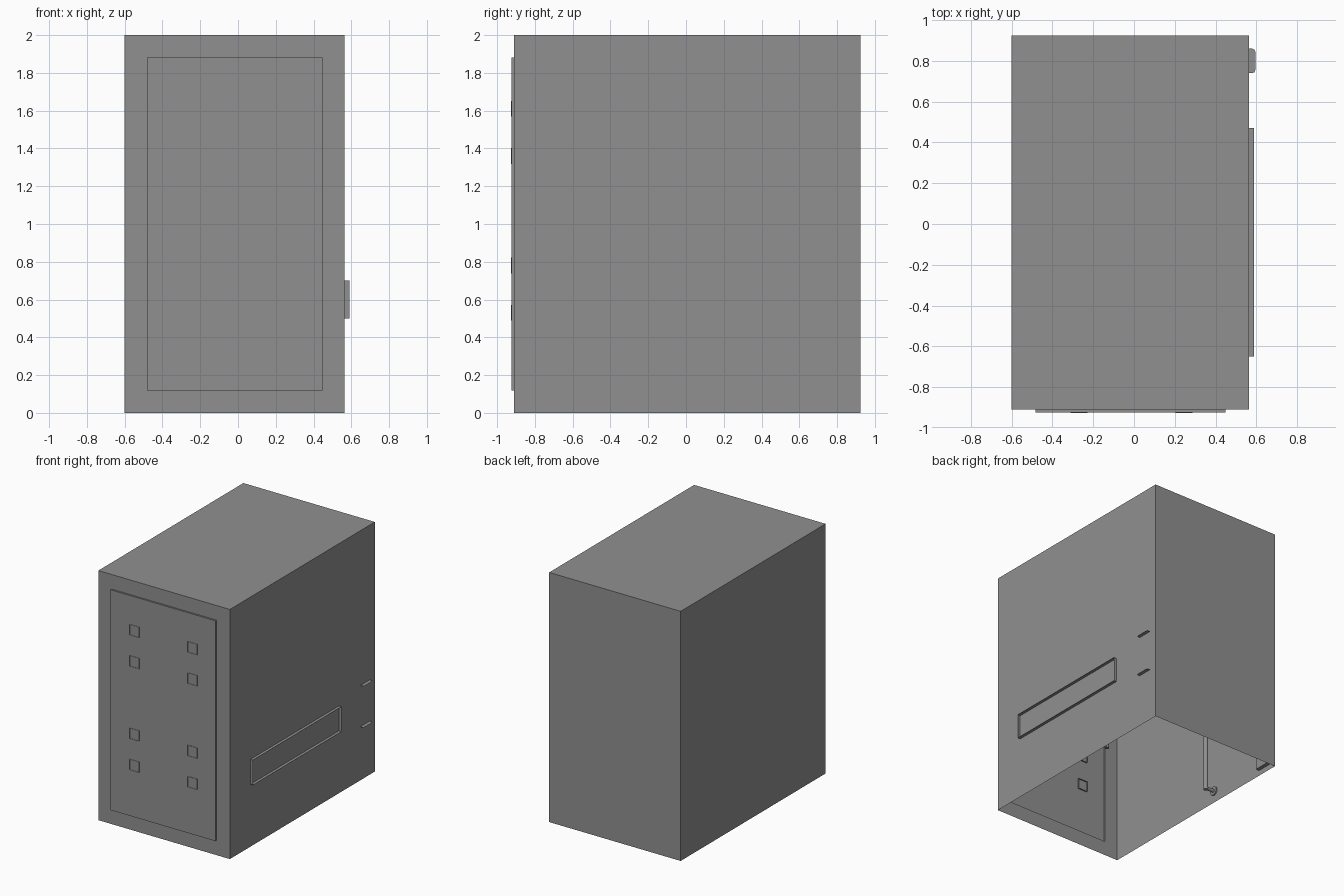
import bpy, bmesh, math
from mathutils import Matrix, Vector

if "Cube" in bpy.data.objects:
    bpy.data.objects.remove(bpy.data.objects["Cube"])

grey = bpy.data.materials.new("plain grey")
grey.diffuse_color = (0.28, 0.28, 0.28, 1)
grey.use_nodes = True
grey.node_tree.nodes["Principled BSDF"].inputs["Base Color"].default_value = grey.diffuse_color


def finish(name, bm):
    mesh = bpy.data.meshes.new(name)
    bm.to_mesh(mesh)
    bm.free()
    mesh.materials.append(grey)
    ob = bpy.data.objects.new(name, mesh)
    bpy.context.collection.objects.link(ob)
    return ob


def box_bm(lo, hi):
    lo, hi = Vector(lo), Vector(hi)
    m = Matrix.Translation((lo + hi) / 2) @ Matrix.Diagonal((*(hi - lo), 1))
    bm = bmesh.new()
    bmesh.ops.create_cube(bm, size=1, matrix=m)
    bm.normal_update()
    return bm


def sleeve(name, lo, hi, axis):
    """Thin-walled rectangular tube, open at both ends of the axis."""
    bm = box_bm(lo, hi)
    caps = [f for f in bm.faces if abs(f.normal[axis]) > 0.9]
    bmesh.ops.delete(bm, geom=caps, context='FACES_ONLY')
    return finish(name, bm)


def cylinder(name, a, b, r, sides=16):
    a, b = Vector(a), Vector(b)
    rot = (b - a).to_track_quat('Z', 'Y').to_matrix().to_4x4()
    bm = bmesh.new()
    bmesh.ops.create_cone(bm, cap_ends=True, segments=sides, radius1=r, radius2=r,
                          depth=(b - a).length, matrix=Matrix.Translation((a + b) / 2) @ rot)
    for f in bm.faces:
        f.smooth = len(f.verts) == 4
    return finish(name, bm)


# cabinet shell, open underneath, with the raised front panel pushed out
X0, X1, Y0, Y1 = -0.60, 0.565, -0.91, 0.925
bm = box_bm((X0, Y0, 0), (X1, Y1, 2))
bmesh.ops.delete(bm, geom=[f for f in bm.faces if f.normal.z < -0.9], context='FACES_ONLY')
front = [f for f in bm.faces if f.normal.y < -0.9]
bmesh.ops.inset_individual(bm, faces=front, thickness=0.166)
panel = bmesh.ops.extrude_discrete_faces(bm, faces=front)["faces"]
bmesh.ops.translate(bm, verts=panel[0].verts, vec=(0, -0.014, 0))
finish("cabinet_shell", bm)

# small square rims on the front panel
for x in (-0.27, 0.245):
    for z in (0.53, 0.78, 1.36, 1.61):
        sleeve("panel_rim", (x - 0.042, -0.927, z - 0.042), (x + 0.042, -0.914, z + 0.042), 1)

# long rectangular rim on the right wall
sleeve("side_rim", (0.54, -0.65, 0.50), (0.589, 0.47, 0.70), 0)

# thin shelves whose rounded ends stick out of the right wall
for z in (0.43, 0.76):
    bm = bmesh.new()
    pts = [(X0 + 0.01, 0.74), (0.58, 0.74), (0.59, 0.744), (0.595, 0.755),
           (0.595, 0.845), (0.59, 0.856), (0.58, 0.86), (X0 + 0.01, 0.86)]
    bm.faces.new([bm.verts.new((x, y, z)) for x, y in pts])
    finish("shelf", bm)

# inner rack: posts at both ends
for x in (X0 + 0.005, X1 - 0.035):
    finish("rack_post", box_bm((x, 0.745, 0.04), (x + 0.03, 0.865, 1.995)))

# inner upright rails fixed to the side walls
for x, wall in ((-0.516, X0), (0.45, X1)):
    cylinder("upright_rail", (x, 0.22, 0.08), (x, 0.22, 2.0), 0.018)
    inner = wall + math.copysign(0.012, x - wall)
    for z in (0.095, 1.9):
        cylinder("rail_bracket", (x, 0.22, z), (inner, 0.22, z), 0.014)
        cylinder("rail_flange", (wall + (inner - wall) * 0.1, 0.22, z), (inner, 0.22, z), 0.035)
